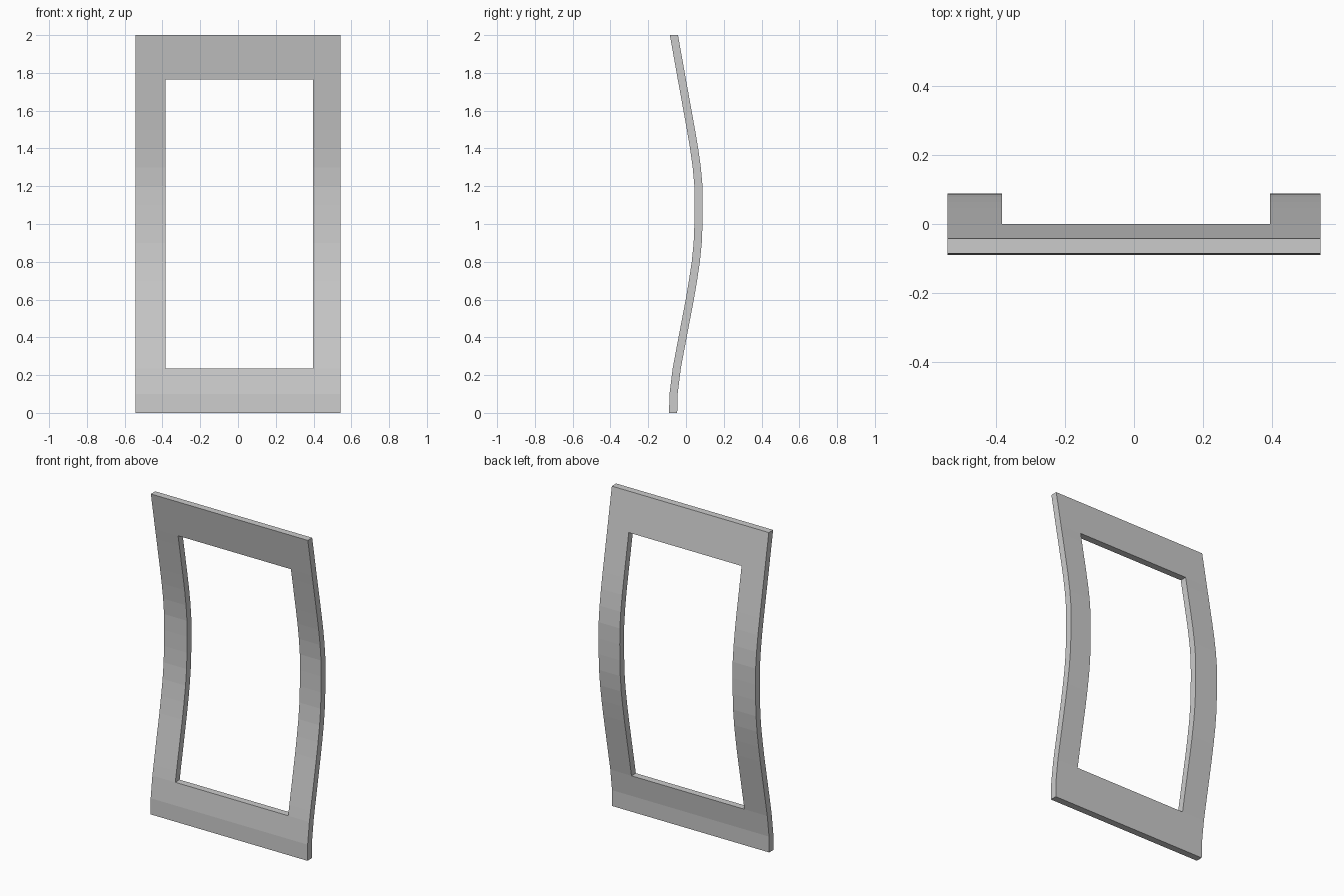
import bpy, bmesh

if "Cube" in bpy.data.objects:
    bpy.data.objects.remove(bpy.data.objects["Cube"])

# Side profile of the wavy frame: (z, y of the middle of the board)
PROFILE = [(0, -.068), (.1, -.066), (.235, -.049), (.3, -.037), (.4, -.018),
           (.5, .001), (.6, .020), (.7, .037), (.8, .052), (.9, .062),
           (1.0, .066), (1.1, .067), (1.2, .066), (1.3, .057), (1.4, .043),
           (1.5, .026), (1.6, .008), (1.7, -.010), (1.765, -.022),
           (1.9, -.046), (2.0, -.064)]
COLUMNS = [-.5425, -.384, .396, .5425]
Z_LOW, Z_HIGH = .235, 1.765
THICKNESS = .043

bm = bmesh.new()

# Front sheet with the opening left out
grid = [[bm.verts.new((x, y - THICKNESS / 2, z)) for x in COLUMNS] for z, y in PROFILE]
for j in range(len(PROFILE) - 1):
    in_opening = PROFILE[j][0] >= Z_LOW and PROFILE[j + 1][0] <= Z_HIGH
    for i in range(3):
        if i == 1 and in_opening:
            continue
        a, b = grid[j], grid[j + 1]
        bm.faces.new((a[i], a[i + 1], b[i + 1], b[i]))
loose = [v for v in bm.verts if not v.link_faces]
bmesh.ops.delete(bm, geom=loose, context='VERTS')

# Extrude straight back, keeping the front sheet to close the solid
front = bm.faces[:]
ext = bmesh.ops.extrude_face_region(bm, geom=front, use_keep_orig=True)
moved = [g for g in ext['geom'] if isinstance(g, bmesh.types.BMVert)]
bmesh.ops.translate(bm, verts=moved, vec=(0, THICKNESS, 0))
bmesh.ops.recalc_face_normals(bm, faces=bm.faces[:])

mesh = bpy.data.meshes.new("wavy_frame")
bm.to_mesh(mesh)
bm.free()
frame = bpy.data.objects.new("wavy_frame", mesh)
bpy.context.collection.objects.link(frame)
